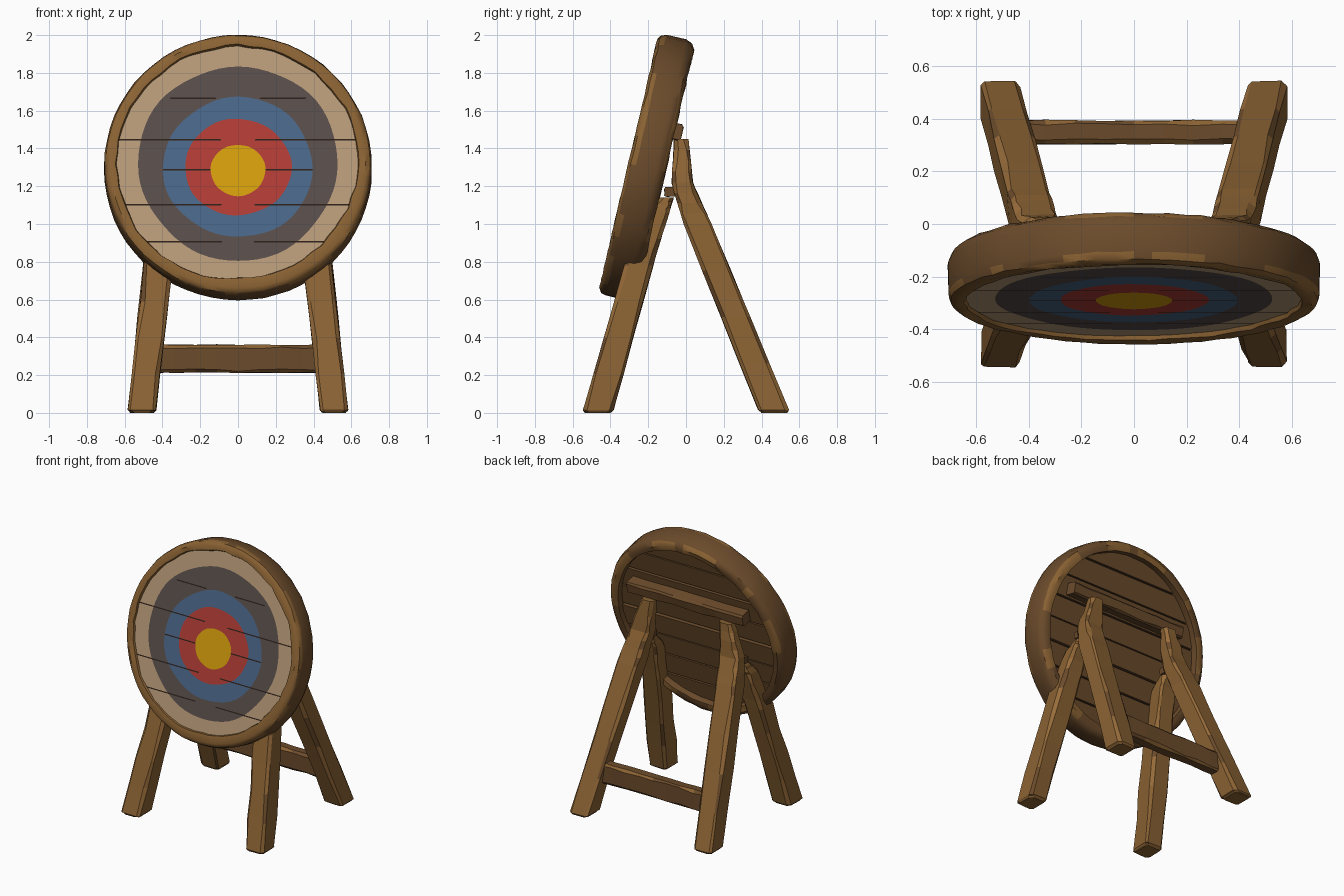
import bpy, bmesh, math, random
from mathutils import Vector, Matrix

if "Cube" in bpy.data.objects:
    bpy.data.objects.remove(bpy.data.objects["Cube"])

random.seed(4)


def srgb(r, g, b):
    return [((c / 255 + 0.055) / 1.055) ** 2.4 for c in (r, g, b)] + [1.0]


MATS = {}
for mat_name, rgb in {"light wood": (152, 108, 58), "oak wood": (138, 98, 51),
                      "dark wood": (107, 75, 43), "plank wood": (104, 73, 42),
                      "gap black": (44, 32, 24), "yellow paint": (212, 157, 12),
                      "red paint": (176, 60, 52), "blue paint": (73, 102, 135),
                      "grey paint": (88, 77, 74), "cream paint": (183, 154, 120)}.items():
    m = bpy.data.materials.new(mat_name)
    m.diffuse_color = srgb(*rgb)
    m.use_nodes = True
    m.node_tree.nodes["Principled BSDF"].inputs["Base Color"].default_value = m.diffuse_color
    MATS[mat_name] = m


def finish(bm, name, mats, matrix=None, smooth=None):
    bmesh.ops.recalc_face_normals(bm, faces=bm.faces)
    me = bpy.data.meshes.new(name)
    if matrix:
        bm.transform(matrix)
    bm.to_mesh(me)
    bm.free()
    ob = bpy.data.objects.new(name, me)
    bpy.context.collection.objects.link(ob)
    for k in mats:
        me.materials.append(MATS[k])
    if smooth:
        bpy.ops.object.select_all(action='DESELECT')
        ob.select_set(True)
        bpy.context.view_layer.objects.active = ob
        bpy.ops.object.shade_smooth_by_angle(angle=math.radians(smooth))
    return ob


def timber(name, stations, A, B, mats=("oak wood", "light wood", "dark wood"), cuts=4, ch=0.018, jit=0.003):
    """Hewn, chamfered post through stations (centre, width along A, width along B)."""
    A, B = Vector(A), Vector(B)
    slices = []
    for (c0, a0, b0), (c1, a1, b1) in zip(stations, stations[1:]):
        for i in range(cuts):
            t = i / cuts
            slices.append((Vector(c0).lerp(Vector(c1), t), a0 + (a1 - a0) * t, b0 + (b1 - b0) * t))
    c, a, b = stations[-1]
    slices.append((Vector(c), a, b))
    bm = bmesh.new()
    rings = []
    for c, a, b in slices:
        ring = []
        for sa, sb, first in ((1, -1, 1), (1, 1, 0), (-1, 1, 1), (-1, -1, 0)):
            k = ch * random.uniform(0.6, 1.4)
            pair = [(sa * (a / 2 - k), sb * b / 2), (sa * a / 2, sb * (b / 2 - k))]
            for u, v in (pair if first else pair[::-1]):
                j = [random.uniform(-jit, jit) for _ in range(2)]
                ring.append(bm.verts.new(c + A * (u + j[0]) + B * (v + j[1])))
        rings.append(ring)
    for r0, r1 in zip(rings, rings[1:]):
        for i in range(8):
            f = bm.faces.new((r0[i], r0[(i + 1) % 8], r1[(i + 1) % 8], r1[i]))
            if i % 2 == 0:
                f.material_index = random.choice((0, 1, 1, len(mats) - 1))
    bm.faces.new(rings[0])
    bm.faces.new(rings[-1])
    return finish(bm, name, mats)


# Tilted frame of the target: x across, y up the face, z out of the front
T = math.radians(13.1)
UP = Vector((0, math.sin(T), math.cos(T)))
OUT = Vector((0, -math.cos(T), math.sin(T)))
ORIGIN = Vector((0, -0.305, 1.32))
TILT = Matrix((((1, 0, 0, 0)), (0, UP.y, OUT.y, ORIGIN.y), (0, UP.z, OUT.z, ORIGIN.z), (0, 0, 0, 1)))

# Rim: rounded profile (radius, depth) turned round the target axis
profile = [(0.642, -0.03), (0.65, -0.004), (0.676, 0.0), (0.699, -0.013), (0.708, -0.04),
           (0.709, -0.15), (0.697, -0.183), (0.668, -0.202), (0.63, -0.198), (0.622, -0.12)]
SEG = 64
bm = bmesh.new()
rings = []
for s in range(SEG):
    a = math.tau * s / SEG
    wear = random.uniform(0, 0.012) + 0.022 * max(0, -math.sin(a - 0.5)) ** 2
    ring = []
    for i, (r, w) in enumerate(profile):
        r += random.uniform(-0.002, 0.002) - (wear if i < 2 else 0)
        w += random.uniform(-0.003, 0.003)
        ring.append(bm.verts.new((r * math.cos(a), r * math.sin(a), w)))
    rings.append(ring)
n = len(profile)
for s in range(SEG):
    r0, r1 = rings[s], rings[(s + 1) % SEG]
    patch = math.sin(5 * math.tau * s / SEG) + math.sin(11 * math.tau * s / SEG + 1)
    for i in range(n):
        f = bm.faces.new((r0[i], r1[i], r1[(i + 1) % n], r0[(i + 1) % n]))
        if i in (0, 1, 2):
            f.material_index = 1
        elif i in (3, 6, 7):
            f.material_index = 1 if patch > 0.1 else 0
finish(bm, "target_rim", ("dark wood", "oak wood"), TILT, 40)

# Painted face: concentric rings, cut by the plank seams
bm = bmesh.new()
centre = bm.verts.new((0, -0.03, -0.02))
prev = None
for k, (r, squash, off) in enumerate(((0.145, 0.96, -0.032), (0.282, 0.93, -0.015), (0.396, 0.96, -0.015),
                                      (0.528, 1.0, 0.006), (0.66, 1.0, 0.0))):
    ring = []
    for s in range(SEG):
        a = math.tau * s / SEG
        rr = r * (1 + 0.010 * math.sin(3 * a + k * 2) + 0.006 * math.sin(7 * a + k)) if k < 4 else r
        ring.append(bm.verts.new((rr * math.cos(a), rr * math.sin(a) * squash + off, -0.02)))
    for s in range(SEG):
        t = (s + 1) % SEG
        f = bm.faces.new((prev[s], ring[s], ring[t], prev[t]) if prev else (centre, ring[s], ring[t]))
        f.material_index = k
    prev = ring
seams = {0.36: 0.37, 0.135: 0.65, -0.0295: 0.38, -0.22: 0.6, -0.42: 0.5}
for v in seams:
    for e in (-0.004, 0.004):
        bmesh.ops.bisect_plane(bm, geom=bm.verts[:] + bm.edges[:] + bm.faces[:],
                               plane_co=(0, v + e, 0), plane_no=(0, 1, 0))
for f in bm.faces:
    c = f.calc_center_median()
    for v, reach in seams.items():
        if abs(c.y - v) < 0.004 and 0.1 < abs(c.x) < reach:
            f.material_index = 5
finish(bm, "painted_face", ("yellow paint", "red paint", "blue paint", "grey paint",
                            "cream paint", "gap black"), TILT)

# Back planks, each with ends following the round rim, over a dark backing
COUNT, R = 8, 0.655
for p in range(COUNT):
    v0 = -R + 2 * R * p / COUNT + 0.006
    v1 = -R + 2 * R * (p + 1) / COUNT - 0.006
    vs = [v0 + (v1 - v0) * i / 5 for i in range(6)]
    right = [(math.sqrt(R * R - v * v), v) for v in vs]
    outline = right + [(-x, v) for x, v in reversed(right)]
    depth = -random.uniform(0.150, 0.168)
    bm = bmesh.new()
    front = [bm.verts.new((x, v, -0.03)) for x, v in outline]
    back = [bm.verts.new((x, v, depth)) for x, v in outline]
    bm.faces.new(front)
    bm.faces.new(back)
    for i in range(len(outline)):
        j = (i + 1) % len(outline)
        bm.faces.new((front[i], front[j], back[j], back[i]))
    finish(bm, f"back_plank_{p + 1}", ("plank wood",), TILT)
bm = bmesh.new()
bmesh.ops.create_cone(bm, cap_ends=True, segments=48, radius1=0.65, radius2=0.65, depth=0.11,
                      matrix=Matrix.Translation((0, 0, -0.08)))
finish(bm, "plank_backing", ("gap black",), TILT)

# Cross beam fixed on the back of the target
timber("cross_beam", [(ORIGIN + UP * 0.222 + OUT * -0.19 + Vector((x, 0, 0)), 0.085, 0.10)
                      for x in (-0.45, 0, 0.50)], UP, OUT, ("dark wood", "plank wood"), ch=0.012)

# Legs and hinges, mirrored left and right
X, Y, Z = (1, 0, 0), (0, 1, 0), (0, 0, 1)
for side, s in (("left", -1), ("right", 1)):
    timber(f"front_leg_{side}", [((s * 0.508, -0.467, 0), 0.12, 0.135),
                                 ((s * 0.508, -0.464, 0.015), 0.148, 0.16),
                                 ((s * 0.422, -0.25, 0.78), 0.152, 0.15),
                                 ((s * 0.385, -0.15, 1.06), 0.13, 0.12),
                                 ((s * 0.375, -0.10, 1.14), 0.10, 0.07)], X, Y)
    timber(f"back_leg_{side}", [((s * 0.508, 0.468, 0), 0.12, 0.135),
                                ((s * 0.508, 0.464, 0.015), 0.148, 0.16),
                                ((s * 0.40, 0.06, 1.0), 0.16, 0.15),
                                ((s * 0.368, -0.02, 1.22), 0.155, 0.11),
                                ((s * 0.318, -0.025, 1.45), 0.10, 0.075)], X, Y)
    timber(f"hinge_{side}", [((s * 0.32, -0.075, 1.17), 0.08, 0.05),
                             ((s * 0.43, -0.075, 1.17), 0.08, 0.05)], Y, Z,
           ("plank wood", "dark wood"), cuts=1, ch=0.01, jit=0.001)

# Stretcher between the back legs
timber("back_stretcher", [((x, 0.35, 0.287), 0.09, 0.148) for x in (-0.45, 0, 0.45)], Y, Z,
       ("dark wood", "oak wood"), ch=0.014)
